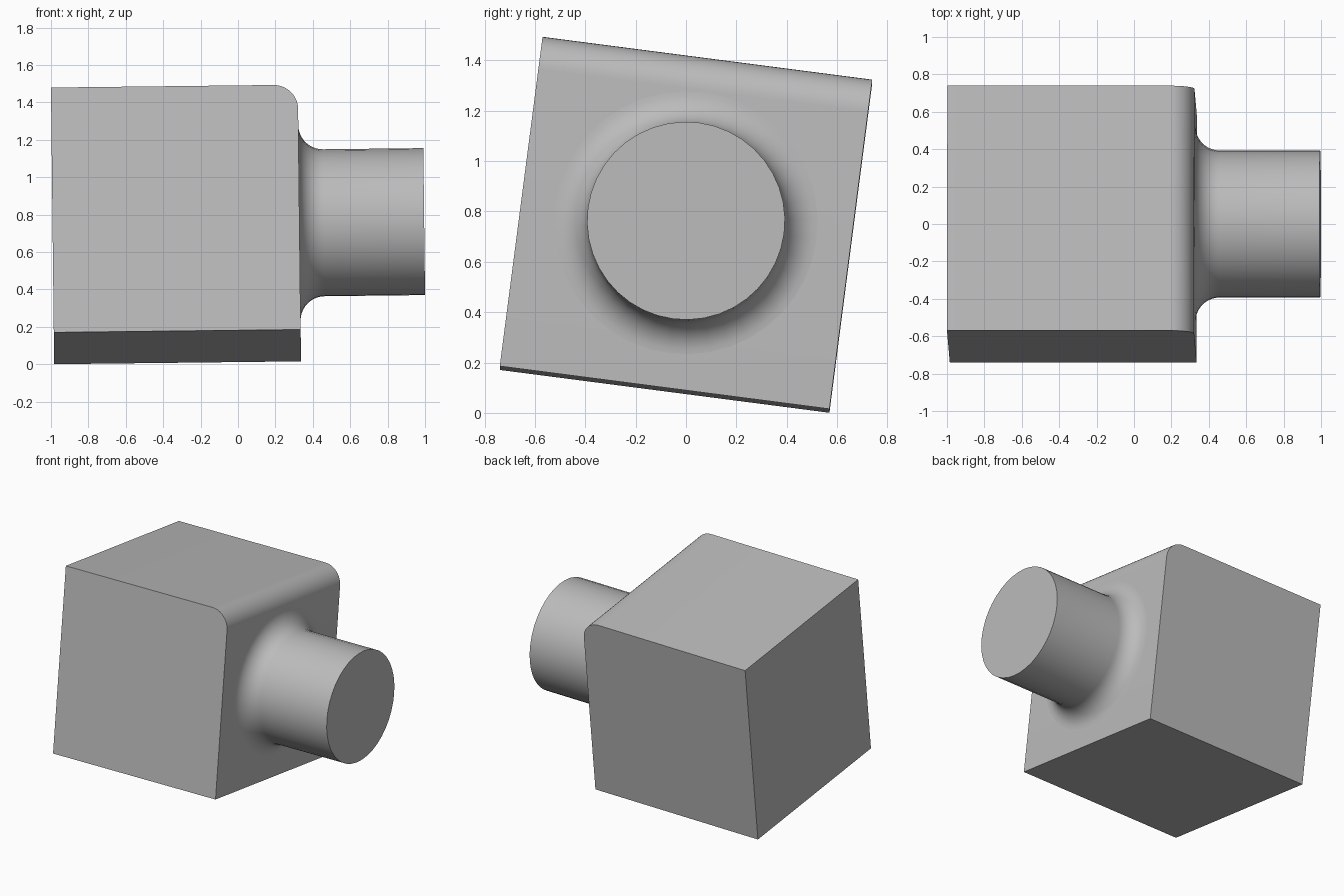
import bpy, bmesh, math
from mathutils import Matrix

if "Cube" in bpy.data.objects:
    bpy.data.objects.remove(bpy.data.objects["Cube"], do_unlink=True)

HALF = 0.66        # half the block side
ROUND = 0.13       # radius of the rounded edge and of the neck fillet
NECK_R = 0.393
NECK_END = 1.327
SIDES = 40
POSE = (Matrix.Translation((-0.3315, 0, 0.7476))
        @ Matrix.Rotation(-0.0115, 4, 'Y')
        @ Matrix.Rotation(math.radians(-7.4), 4, 'X'))

grey = bpy.data.materials.new("plain grey")
grey.use_nodes = True
GREY = (0.5, 0.5, 0.5, 1)
grey.diffuse_color = GREY
grey.node_tree.nodes["Principled BSDF"].inputs["Base Color"].default_value = GREY


def finish(name, bm):
    """Turn a bmesh into a posed, smooth-shaded object."""
    bmesh.ops.recalc_face_normals(bm, faces=bm.faces)
    mesh = bpy.data.meshes.new(name)
    bm.to_mesh(mesh)
    bm.free()
    mesh.materials.append(grey)
    obj = bpy.data.objects.new(name, mesh)
    bpy.context.collection.objects.link(obj)
    obj.matrix_world = POSE
    bpy.ops.object.select_all(action='DESELECT')
    obj.select_set(True)
    bpy.context.view_layer.objects.active = obj
    bpy.ops.object.shade_smooth_by_angle(angle=math.radians(30))
    return obj


# Block with its upper edge on the neck side rounded
bm = bmesh.new()
bmesh.ops.create_cube(bm, size=2 * HALF)
edge = [e for e in bm.edges if all(v.co.x > 0 and v.co.z > 0 for v in e.verts)]
bmesh.ops.bevel(bm, geom=edge, offset=ROUND, segments=10, profile=0.5,
                affect='EDGES')
finish("block", bm)

# Round neck: fillet flaring onto the block, straight barrel, flat end
profile = []
for i in range(11):
    a = math.pi / 2 * i / 10
    profile.append((HALF + ROUND * (1 - math.cos(a)),
                    NECK_R + ROUND * (1 - math.sin(a))))
profile.append((NECK_END, NECK_R))
bm = bmesh.new()
rings = []
for x, r in profile:
    rings.append([bm.verts.new((x, r * math.cos(t), r * math.sin(t)))
                  for t in (2 * math.pi * k / SIDES for k in range(SIDES))])
for a, b in zip(rings, rings[1:]):
    for k in range(SIDES):
        n = (k + 1) % SIDES
        bm.faces.new((a[k], a[n], b[n], b[k]))
bm.faces.new(rings[-1])
finish("neck", bm)
